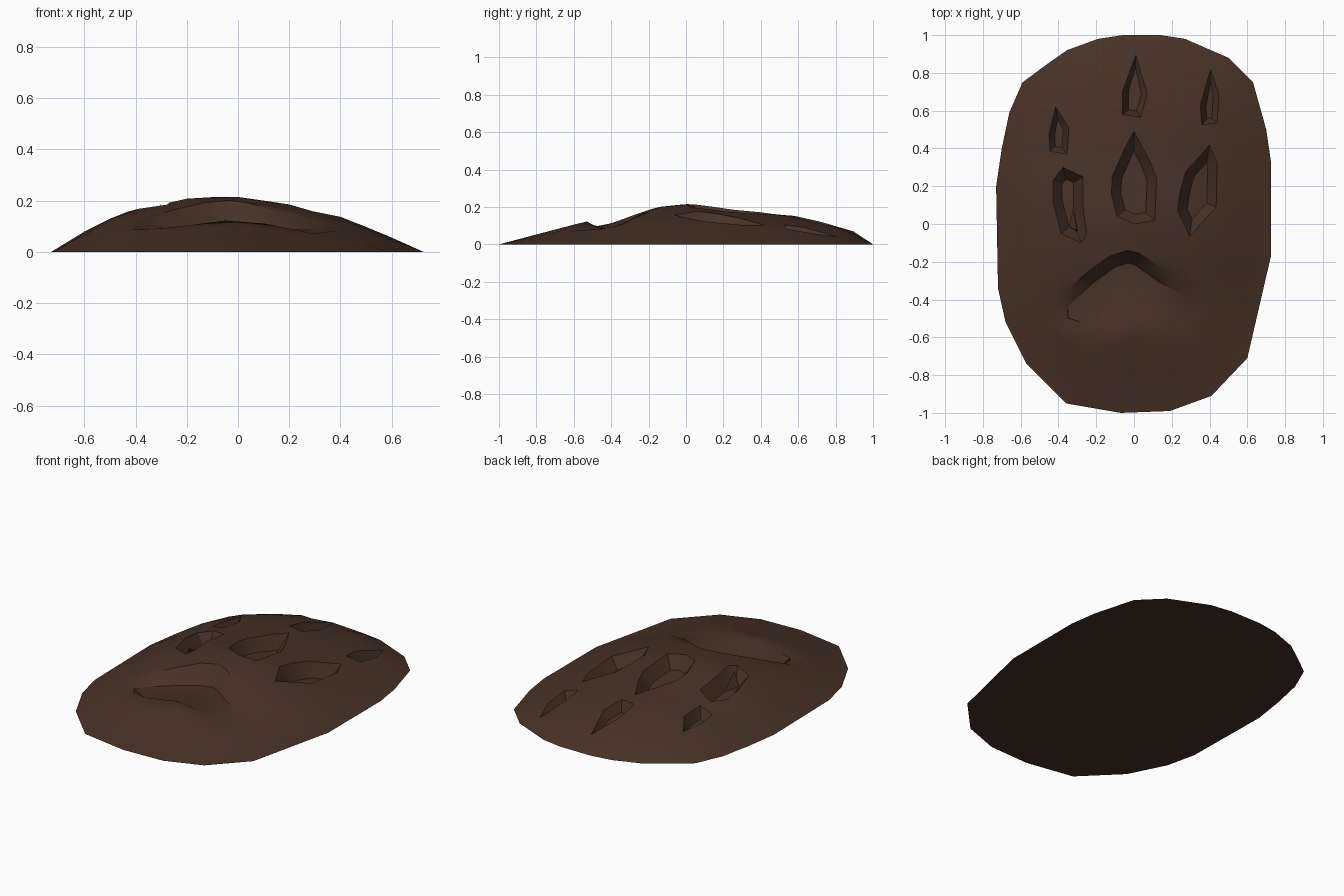
import bpy, bmesh, math
from mathutils import Vector
from mathutils.geometry import delaunay_2d_cdt

if "Cube" in bpy.data.objects:
    bpy.data.objects.remove(bpy.data.objects["Cube"])

# Ground outline of the mound, seen from above
OUTLINE = [(-.06, 1), (-.19, .98), (-.355, .92), (-.455, .85), (-.59, .75), (-.66, .59),
           (-.70, .4), (-.73, .2), (-.72, -.34), (-.68, -.52), (-.57, -.74), (-.36, -.95),
           (-.07, -1), (.19, -.99), (.41, -.91), (.60, -.71), (.725, -.17), (.725, .33),
           (.70, .5), (.63, .75), (.5, .88), (.27, .98), (.14, 1)]

# Height profiles across and along the mound
ACROSS = [(-1, 0), (-.78, .10), (-.59, .165), (-.32, .205), (-.08, .22), (.07, .21),
          (.32, .18), (.59, .13), (.8, .065), (1, 0)]
ALONG = [(-1, 0), (-.6, .108), (-.3, .17), (-.2, .195), (0, .22), (.1, .213), (.3, .182),
         (.57, .155), (.75, .115), (.9, .07), (1, 0)]

# Paw marks: rim outline, wall width, depth
PAD = [(-.365, -.36), (-.255, -.26), (-.13, -.17), (-.035, -.14), (.03, -.155), (.165, -.25),
       (.345, -.345), (.385, -.445), (.295, -.615), (.195, -.58), (.105, -.53), (-.05, -.53),
       (-.26, -.595), (-.385, -.555), (-.415, -.53), (-.415, -.41)]
TOES = [
    [(0, .49), (.085, .33), (.12, .24), (.11, .02), (0, 0), (-.09, .04), (-.12, .16),
     (-.115, .25), (-.05, .4)],
    [(-.375, .3), (-.27, .25), (-.27, .09), (-.25, -.05), (-.28, -.1), (-.385, -.05),
     (-.43, .12), (-.43, .23)],
    [(.40, .42), (.44, .32), (.435, .09), (.295, -.065), (.23, .07), (.245, .175),
     (.275, .28), (.345, .355)]]
CLAWS = [
    [(.01, .895), (.07, .69), (.035, .565), (-.06, .58), (-.06, .705)],
    [(.405, .82), (.45, .68), (.44, .535), (.36, .525), (.35, .625)],
    [(-.415, .62), (-.345, .51), (-.355, .37), (-.445, .385), (-.45, .475)]]
MARKS = [(PAD, .065, None)] + [(t, .05, .075) for t in TOES] + [(c, .03, .055) for c in CLAWS]


def lerp_profile(prof, t):
    t = max(prof[0][0], min(prof[-1][0], t))
    for (a, za), (b, zb) in zip(prof, prof[1:]):
        if t <= b:
            return za + (zb - za) * (t - a) / (b - a)
    return prof[-1][1]


def loop_pairs(poly):
    return zip(poly, poly[1:] + poly[:1])


def span(y):
    """Left and right edge of the mound at y."""
    xs = [a[0] + (b[0] - a[0]) * (y - a[1]) / (b[1] - a[1])
          for a, b in loop_pairs(OUTLINE) if (a[1] - y) * (b[1] - y) <= 0 and a[1] != b[1]]
    return (min(xs), max(xs)) if xs else (-.1, .1)


def surface(x, y):
    lo, hi = span(y)
    u = x / max(.05, hi if x > 0 else -lo)
    return lerp_profile(ACROSS, u) * lerp_profile(ALONG, y) / .22


def inside(p, poly):
    hit = False
    for a, b in loop_pairs(poly):
        if (a[1] > p[1]) != (b[1] > p[1]):
            if p[0] < a[0] + (b[0] - a[0]) * (p[1] - a[1]) / (b[1] - a[1]):
                hit = not hit
    return hit


def inset(poly, w):
    """Mitred offset of a clockwise outline, inward for positive w."""
    out = []
    n = len(poly)
    for i in range(n):
        p, q, r = (Vector(poly[(i + k) % n]) for k in (-1, 0, 1))
        d1, d2 = (q - p).normalized(), (r - q).normalized()
        n1, n2 = Vector((d1.y, -d1.x)), Vector((d2.y, -d2.x))
        m = (n1 + n2).normalized()
        out.append(tuple(q + m * w / max(.45, m.dot(n1))))
    return out


verts, heights, edges = [], [], []


def add_loop(poly, zs):
    s, n = len(verts), len(poly)
    verts.extend(Vector(p) for p in poly)
    heights.extend(zs)
    edges.extend((s + i, s + (i + 1) % n) for i in range(n))


# Mound edge, then each mark as a rim loop and a sunken floor loop
add_loop(OUTLINE, [0] * len(OUTLINE))
for rim, wall, depth in MARKS:
    floor = inset(rim, wall)
    add_loop(rim, [surface(*p) for p in rim])
    if depth is None:
        add_loop(floor, [min(surface(*p) - .02, .088) for p in floor])
    else:
        add_loop(floor, [max(.02, surface(*p) - depth) for p in floor])

# Loose points over the dome, kept clear of the marks and the edge
keep_out = [inset(rim, -.025) for rim, _, _ in MARKS]
shrunk = [(x * .94, y * .95) for x, y in OUTLINE]
for i in range(-7, 8):
    for j in range(-10, 11):
        p = (i * .1, j * .1 + (.05 if i % 2 else 0))
        if inside(p, shrunk) and not any(inside(p, k) for k in keep_out):
            verts.append(Vector(p))
            heights.append(surface(*p))

co, _, faces, orig, _, _ = delaunay_2d_cdt(verts, edges, [], 1, 1e-5)

# Mound mesh with a flat underside
bm = bmesh.new()
new, base = [], {}
for c, src in zip(co, orig):
    z = heights[src[0]] if src else surface(c.x, c.y)
    v = bm.verts.new((c.x, c.y, z))
    new.append(v)
    for s in src:
        if s < len(OUTLINE):
            base[s] = v
for f in faces:
    bm.faces.new([new[i] for i in f])
bm.faces.new([base[i] for i in range(len(OUTLINE))])
bmesh.ops.recalc_face_normals(bm, faces=bm.faces)
mesh = bpy.data.meshes.new("mud_mound_with_paw_print")
bm.to_mesh(mesh)
bm.free()

mound = bpy.data.objects.new("mud_mound_with_paw_print", mesh)
bpy.context.collection.objects.link(mound)
mud = bpy.data.materials.new("dark brown mud")
mud.diffuse_color = (.062, .031, .020, 1)
mud.use_nodes = True
mud.node_tree.nodes["Principled BSDF"].inputs["Base Color"].default_value = mud.diffuse_color
mesh.materials.append(mud)
bpy.context.view_layer.objects.active = mound
mound.select_set(True)
bpy.ops.object.shade_smooth_by_angle(angle=math.radians(30))
